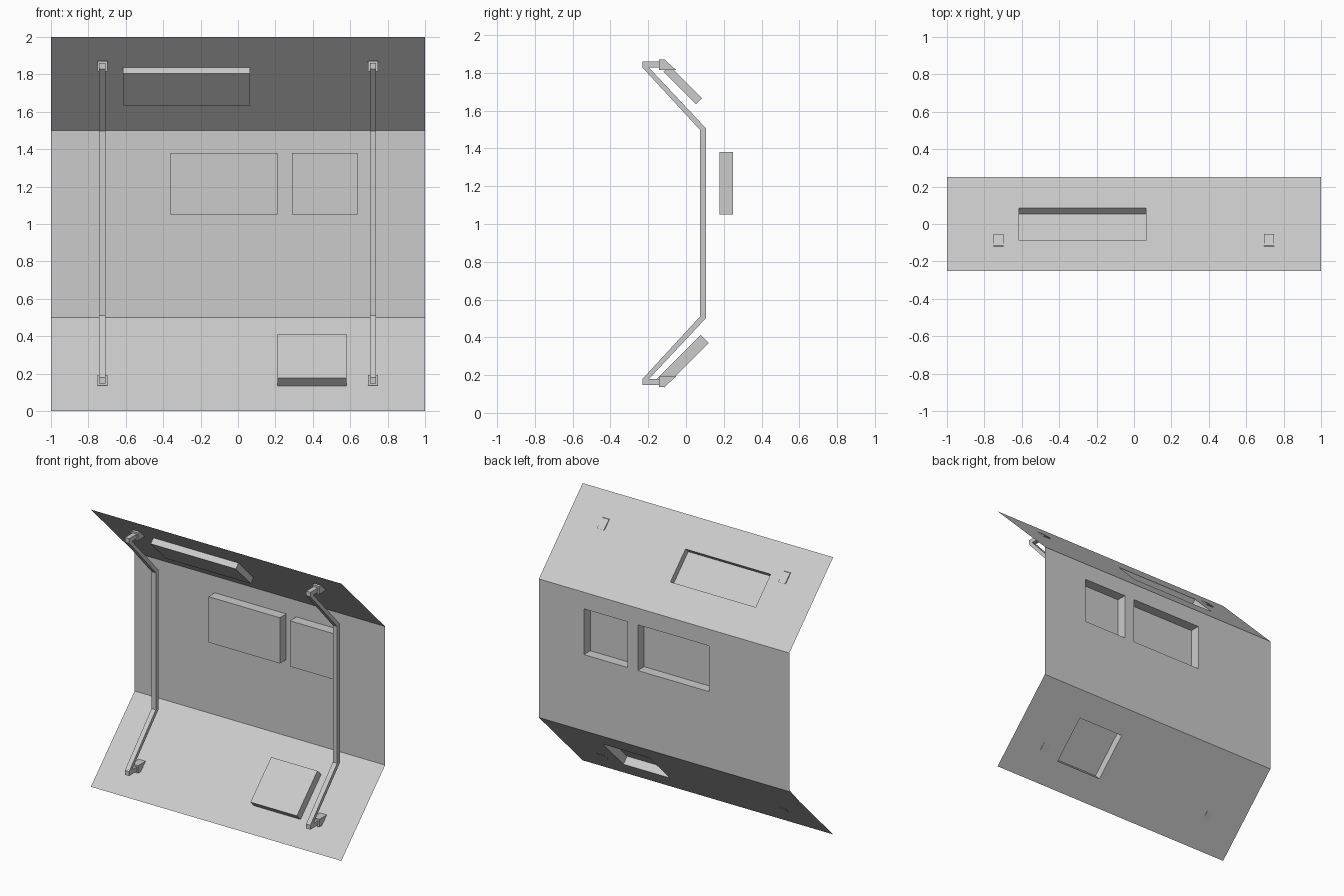
import bpy, bmesh
from mathutils import Vector

if "Cube" in bpy.data.objects:
    bpy.data.objects.remove(bpy.data.objects["Cube"])


def make_object(name, bm):
    bmesh.ops.remove_doubles(bm, verts=bm.verts, dist=0.0001)
    mesh = bpy.data.meshes.new(name)
    bm.to_mesh(mesh)
    bm.free()
    obj = bpy.data.objects.new(name, mesh)
    bpy.context.collection.objects.link(obj)
    return obj


def panel(name, low, high, z_range, windows, depth):
    """Thin sheet from low to high (y, z), with window recesses pushed to the front."""
    bm = bmesh.new()
    run = Vector((0, high[0] - low[0], high[1] - low[1]))
    inward = Vector((0, -run.z, run.y)).normalized() * depth

    def point(x, z, pushed=False):
        p = Vector((x, low[0], low[1])) + run * ((z - low[1]) / run.z)
        return p + inward if pushed else p

    def quad(*pts):
        bm.faces.new([bm.verts.new(p) for p in pts])

    # sheet cells, leaving out the window openings
    xs = sorted({-1, 1, *[x for w in windows for x in w]})
    zs = [low[1], *z_range, high[1]]
    for x0, x1 in zip(xs, xs[1:]):
        for row, (z0, z1) in enumerate(zip(zs, zs[1:])):
            pushed = row == 1 and (x0, x1) in windows
            quad(point(x0, z0, pushed), point(x0, z1, pushed),
                 point(x1, z1, pushed), point(x1, z0, pushed))
            if pushed:  # side walls of the recess
                ring = [(x0, z0), (x0, z1), (x1, z1), (x1, z0)]
                for a, b in zip(ring, ring[1:] + ring[:1]):
                    quad(point(*a), point(*b), point(*b, True), point(*a, True))
    return make_object(name, bm)


def extruded(name, profile, x, width):
    """Solid made by extruding a (y, z) profile along x."""
    bm = bmesh.new()
    face = bm.faces.new([bm.verts.new((x - width / 2, y, z)) for y, z in profile])
    new = bmesh.ops.extrude_face_region(bm, geom=[face], use_keep_orig=True)["geom"]
    verts = [g for g in new if isinstance(g, bmesh.types.BMVert)]
    bmesh.ops.translate(bm, verts=verts, vec=(width, 0, 0))
    bmesh.ops.recalc_face_normals(bm, faces=bm.faces)
    return make_object(name, bm)


# folded wall panels
panel("lower_panel", (-0.25, 0), (0.25, 0.5), (0.135, 0.37), [(0.21, 0.58)], 0.06)
panel("middle_panel", (0.25, 0.5), (0.25, 1.5), (1.05, 1.38),
      [(-0.36, 0.21), (0.29, 0.64)], 0.073)
panel("upper_panel", (0.25, 1.5), (-0.25, 2), (1.665, 1.837), [(-0.615, 0.065)], 0.044)

# bent bars with end brackets
MID = 1.004


def flip(points):
    return [(y, 2 * MID - z) for y, z in reversed(points)]


inner = [(-0.143, 1.86), (-0.23, 1.86), (-0.23, 1.828), (0.074, 1.498)]
outer = [(0.106, 1.506), (-0.196, 1.828), (-0.143, 1.828)]
bar = inner + flip(inner) + flip(outer) + outer
bracket = [(-0.143, 1.871), (-0.114, 1.871), (-0.053, 1.816), (-0.143, 1.816)]

for side, x in (("left", -0.725), ("right", 0.722)):
    extruded(side + "_bar", bar, x, 0.034)
    extruded(side + "_upper_bracket", bracket, x, 0.055)
    extruded(side + "_lower_bracket", flip(bracket), x, 0.055)
